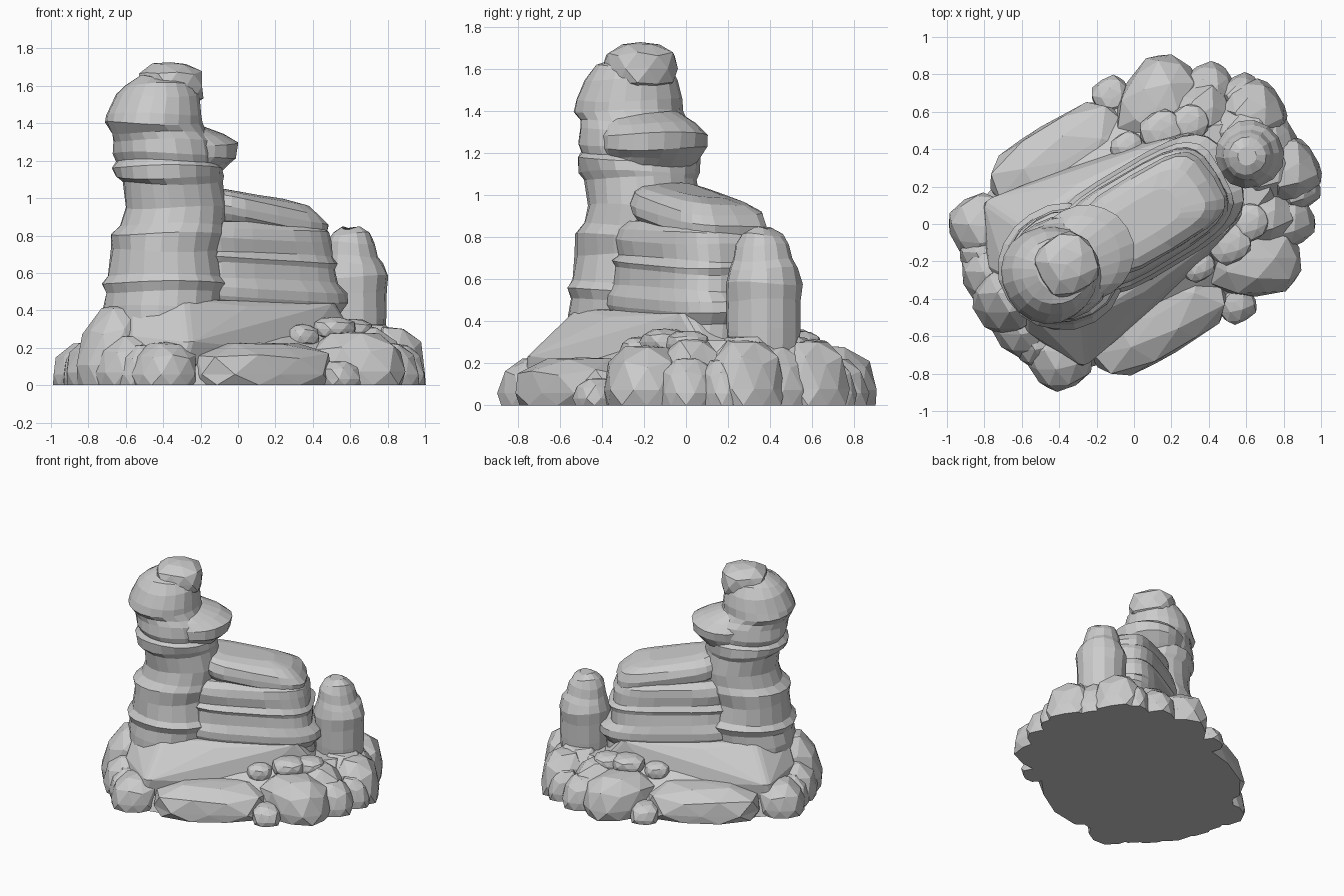
import bpy, bmesh, math, random
from mathutils import Vector

random.seed(4)
if "Cube" in bpy.data.objects:
    bpy.data.objects.remove(bpy.data.objects["Cube"], do_unlink=True)

# The formation is symmetric about a vertical plane turned this far from x
AXIS_TURN = math.radians(31)

stone = bpy.data.materials.new("pale_grey_stone")
stone.use_nodes = True
stone.diffuse_color = (0.6, 0.6, 0.6, 1)
stone.node_tree.nodes["Principled BSDF"].inputs["Base Color"].default_value = (0.6, 0.6, 0.6, 1)


def finish(name, bm, paired=False):
    """Turn a bmesh into a stone object, optionally mirrored across the axis."""
    for vert in bm.verts:
        vert.co.z = max(vert.co.z, 0)
    bmesh.ops.recalc_face_normals(bm, faces=bm.faces)
    mesh = bpy.data.meshes.new(name)
    bm.to_mesh(mesh)
    bm.free()
    mesh.materials.append(stone)
    obj = bpy.data.objects.new(name, mesh)
    bpy.context.collection.objects.link(obj)
    obj.rotation_euler.z = AXIS_TURN
    if paired:
        mirror = obj.modifiers.new("other_side", "MIRROR")
        mirror.use_axis = (False, True, False)
        mirror.use_mirror_merge = False
    return obj


def signed_power(value, power):
    return math.copysign(abs(value) ** power, value)


def strata(name, rings, squareness=2.1, slope=0, sides=20, rough=0.018):
    """Loft rounded rings (height, centre, half length, half width)."""
    bm = bmesh.new()
    loops = []
    for z, centre, length, width in rings:
        loop = []
        phase = random.uniform(0, math.tau)
        for i in range(sides):
            angle = math.tau * i / sides
            # broad waves and slight tilts make each layer uneven
            swell = 1 + rough * math.sin(3 * angle + phase) + random.uniform(-rough, rough) / 2
            x = length * swell * signed_power(math.cos(angle), 2 / squareness)
            y = width * swell * signed_power(math.sin(angle), 2 / squareness)
            lift = slope * x + rough / 2 * math.sin(2 * angle + phase) * (z > 0)
            loop.append(bm.verts.new((centre + x, y, z + lift)))
        loops.append(loop)
    for low, high in zip(loops, loops[1:]):
        for i in range(sides):
            j = (i + 1) % sides
            bm.faces.new((low[i], low[j], high[j], high[i]))
    bm.faces.new(loops[0][::-1])
    bm.faces.new(loops[-1])
    return finish(name, bm)


def boulder(name, centre, half, turn=0, paired=False, squareness=2.6, lean=0):
    """Blocky faceted boulder; lean pulls its top towards the formation."""
    bm = bmesh.new()
    bmesh.ops.create_icosphere(bm, subdivisions=2, radius=1)
    cos, sin = math.cos(turn), math.sin(turn)
    inward = -Vector((centre[0], centre[1], 0)) * lean
    for vert in bm.verts:
        n = vert.co.normalized()
        size = sum(abs(c) ** squareness for c in n) ** (-1 / squareness)
        n *= size * random.uniform(0.97, 1.02)
        x, y, z = n.x * half[0], n.y * half[1], n.z * half[2]
        offset = Vector((x * cos - y * sin, x * sin + y * cos, z))
        vert.co = Vector(centre) + offset + inward * max(z, 0)
    return finish(name, bm, paired)


def ground_boulder(name, u, v, length, width, top, turn=0, squareness=3, lean=0.25):
    boulder(name, (u, v, top * 0.25), (length, width, top * 0.75), turn, v != 0, squareness, lean)


# Low mound that ties the boulders together
strata("base_mound", [(0, 0, 0.92, 0.62), (0.1, 0, 0.9, 0.6),
                      (0.2, 0, 0.82, 0.47), (0.3, 0.07, 0.74, 0.33)], 2.5)

# Sloping buttress flaring out below the tall column
bm = bmesh.new()
for u, v, z in [(-0.68, 0.5, 0), (-0.62, 0.52, 0.23), (-0.52, 0.3, 0.46), (-0.14, 0.34, 0.42),
                (0.45, 0.28, 0.44), (0.58, 0.25, 0.28), (0.15, 0.4, 0.15),
                (-0.8, 0.2, 0.24), (-0.72, 0.1, 0.44)]:
    bm.verts.new((u, v, z))
    bm.verts.new((u, -v, z))
bmesh.ops.convex_hull(bm, input=bm.verts)
buttress = finish("buttress", bm)
soften = buttress.modifiers.new("worn_edges", "BEVEL")
soften.width = 0.03
soften.segments = 2

# Tall layered column with an overhanging cap
column = [(0.3, -0.45, 0.33), (0.42, -0.46, 0.32), (0.5, -0.45, 0.315), (0.55, -0.45, 0.335),
          (0.59, -0.45, 0.305), (0.72, -0.45, 0.29), (0.81, -0.44, 0.3), (0.86, -0.41, 0.275),
          (0.95, -0.39, 0.265), (1.08, -0.41, 0.265), (1.11, -0.43, 0.285), (1.17, -0.44, 0.29),
          (1.2, -0.44, 0.265), (1.24, -0.45, 0.275), (1.31, -0.46, 0.265), (1.35, -0.49, 0.25),
          (1.4, -0.525, 0.258), (1.45, -0.52, 0.25), (1.55, -0.5, 0.22), (1.61, -0.495, 0.175),
          (1.65, -0.49, 0.1)]
strata("tall_column", [(z, u, r, r) for z, u, r in column])
shelf = [(1.09, -0.38, 0.19), (1.17, -0.33, 0.22), (1.22, -0.3, 0.245),
         (1.29, -0.295, 0.25), (1.34, -0.34, 0.215), (1.39, -0.42, 0.17)]
strata("column_shelf", [(z, u, r, r * 1.03) for z, u, r in shelf])
boulder("column_knob", (-0.42, 0, 1.6), (0.165, 0.165, 0.125), squareness=3)

# Long layered ridge running away from the column
strata("ridge", [(0.3, 0.1, 0.46, 0.3), (0.4, 0.1, 0.46, 0.28), (0.46, 0.1, 0.51, 0.3),
                 (0.51, 0.1, 0.5, 0.3), (0.56, 0.08, 0.46, 0.28), (0.64, 0.08, 0.455, 0.27),
                 (0.67, 0.08, 0.465, 0.28), (0.7, 0.08, 0.44, 0.255), (0.78, 0.07, 0.44, 0.26),
                 (0.83, 0.07, 0.42, 0.25), (0.87, 0.07, 0.38, 0.21)], 3.6, -0.04, 26, 0.012)
strata("ridge_top_slab", [(0.82, 0.12, 0.34, 0.19), (0.86, 0.12, 0.365, 0.225),
                          (0.91, 0.12, 0.37, 0.23), (0.96, 0.11, 0.345, 0.215),
                          (1, 0.09, 0.3, 0.17), (1.02, 0.06, 0.2, 0.1)], 4, -0.17, 20, 0.012)

# Small free-standing pillar
pillar = [(0.15, 0.72, 0.165), (0.36, 0.72, 0.175), (0.5, 0.72, 0.175), (0.58, 0.72, 0.182),
          (0.65, 0.72, 0.16), (0.69, 0.71, 0.14), (0.76, 0.705, 0.125), (0.81, 0.705, 0.1),
          (0.84, 0.705, 0.05)]
strata("small_pillar", [(z, u, r, r) for z, u, r in pillar], sides=14)

# Boulders around the foot, mirrored in pairs
ground_boulder("side_slab", -0.16, 0.49, 0.41, 0.215, 0.23, squareness=3.4, lean=0.1)
ground_boulder("large_boulder", 0.45, 0.5, 0.25, 0.19, 0.29, 0.5)
ground_boulder("side_pebble", 0.25, 0.65, 0.1, 0.1, 0.13)
ground_boulder("inner_end_boulder", 0.63, 0.34, 0.16, 0.15, 0.32)
ground_boulder("outer_end_boulder", 0.72, 0.42, 0.13, 0.13, 0.23)
ground_boulder("tip_boulder", 0.87, 0.18, 0.145, 0.16, 0.31, squareness=3.6, lean=0.15)
ground_boulder("tip_pebble", 0.86, 0.32, 0.1, 0.08, 0.22)
ground_boulder("tip_centre_boulder", 0.86, 0, 0.13, 0.16, 0.29)
ground_boulder("pillar_foot", 0.79, 0.12, 0.18, 0.17, 0.34)
ground_boulder("corner_boulder", -0.71, 0.41, 0.165, 0.17, 0.23)
ground_boulder("rear_boulder", -0.78, 0.14, 0.17, 0.18, 0.27)
ground_boulder("rear_gap_boulder", -0.77, 0.27, 0.13, 0.13, 0.22)
ground_boulder("leaning_rear_rock", -0.79, 0, 0.18, 0.18, 0.43)

# Stones resting against the ridge
for label, u, v, r, z in [("upper", 0.385, 0.35, 0.12, 0.3), ("middle", 0.18, 0.37, 0.09, 0.26),
                          ("lower", 0.53, 0.31, 0.11, 0.29)]:
    boulder(label + "_resting_stone", (u, v, z), (r, r * 0.9, 0.065), paired=True)
